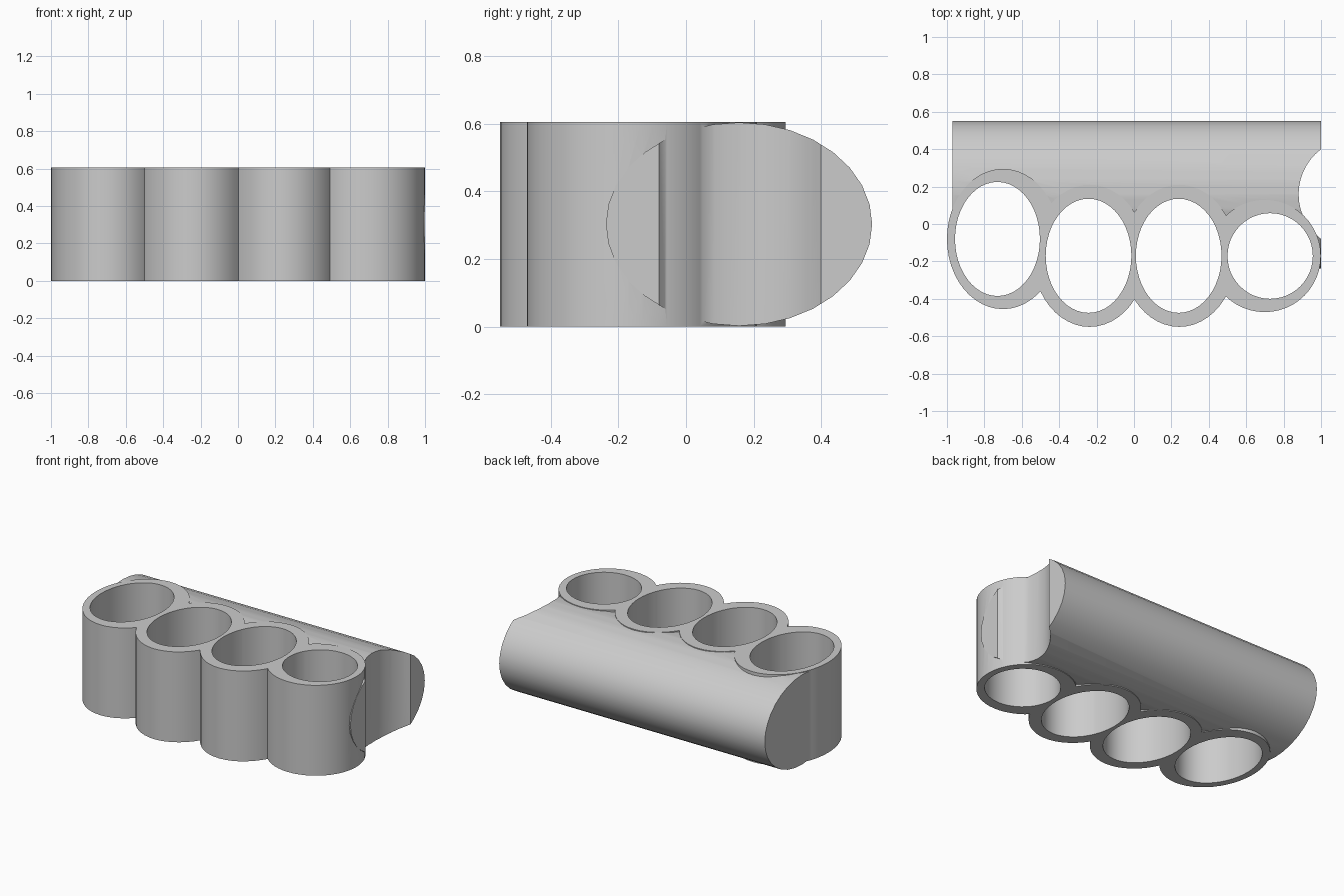
import bpy
from math import radians

cube = bpy.data.objects.get("Cube")
if cube:
    bpy.data.objects.remove(cube, do_unlink=True)

HEIGHT = 0.606
MID = HEIGHT / 2

steel = bpy.data.materials.new("grey_metal")
steel.use_nodes = True
colour = (0.6, 0.6, 0.6, 1)
steel.diffuse_color = colour
steel.node_tree.nodes["Principled BSDF"].inputs["Base Color"].default_value = colour


def column(name, x, y, rx, ry, height=HEIGHT):
    """Upright elliptical cylinder centred at mid height."""
    bpy.ops.mesh.primitive_cylinder_add(vertices=48, radius=1, depth=1, location=(x, y, MID))
    ob = bpy.context.object
    ob.name = name
    ob.scale = (rx, ry, height)
    bpy.ops.object.transform_apply(location=True, rotation=True, scale=True)
    ob.data.materials.append(steel)
    return ob


def combine(target, tool, operation):
    """Apply a boolean and discard the tool."""
    tool.hide_render = True
    mod = target.modifiers.new(operation, 'BOOLEAN')
    mod.operation = operation
    mod.solver = 'EXACT'
    mod.object = tool
    bpy.ops.object.select_all(action='DESELECT')
    bpy.context.view_layer.objects.active = target
    target.select_set(True)
    bpy.ops.object.modifier_apply(modifier=mod.name)
    bpy.data.objects.remove(tool, do_unlink=True)


# Palm bar: elliptical cylinder lying along x
LEFT_END, RIGHT_END = 1.0, -0.97
bpy.ops.mesh.primitive_cylinder_add(
    vertices=32, radius=1, depth=1,
    location=((LEFT_END + RIGHT_END) / 2, 0.157, MID), rotation=(0, radians(90), 0))
body = bpy.context.object
body.name = "knuckle_grip"
body.scale = (MID - 0.002, 0.394, LEFT_END - RIGHT_END)
bpy.ops.object.transform_apply(location=True, rotation=True, scale=True)
body.data.materials.append(steel)

# Scalloped thumb rest in one end of the bar
combine(body, column("thumb_cutter", 1.18, 0.16, 0.3, 0.3, 1), 'DIFFERENCE')

# Finger rings: outer x, hole x, y, outer radii, hole radii
rings = [
    (-0.700, -0.730, -0.080, 0.300, 0.375, 0.227, 0.305),
    (-0.237, -0.243, -0.170, 0.304, 0.380, 0.229, 0.305),
    (0.242, 0.239, -0.170, 0.304, 0.380, 0.229, 0.305),
    (0.699, 0.728, -0.171, 0.300, 0.300, 0.228, 0.229),
]
for x, hx, y, rx, ry, hrx, hry in rings:
    combine(body, column("finger_ring", x, y, rx, ry), 'UNION')

# Finger holes go through rings and bar together
for x, hx, y, rx, ry, hrx, hry in rings:
    combine(body, column("finger_cutter", hx, y, hrx, hry, 1), 'DIFFERENCE')

bpy.ops.object.shade_smooth_by_angle(angle=radians(30))
